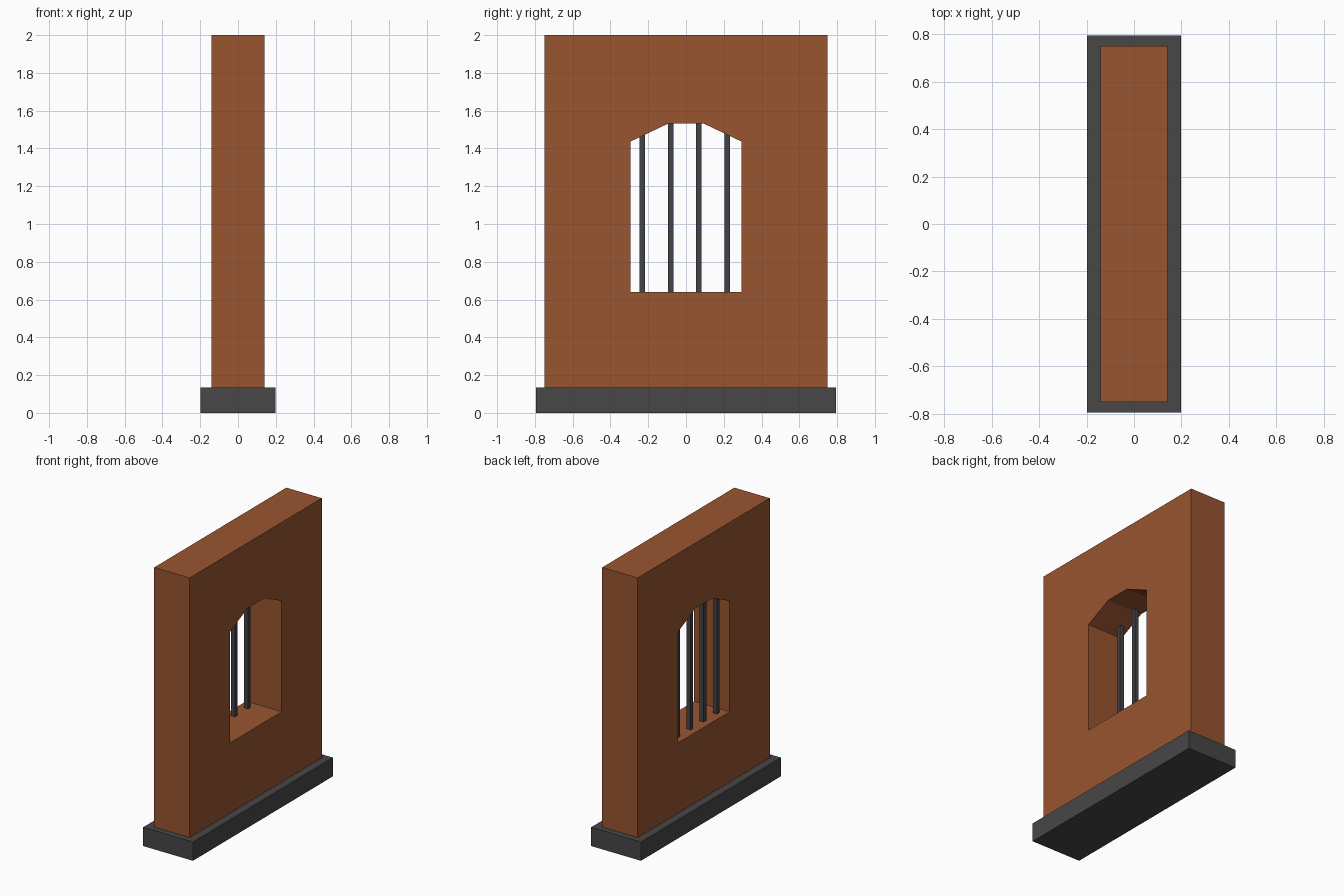
import bpy
from math import pi

if "Cube" in bpy.data.objects:
    bpy.data.objects.remove(bpy.data.objects["Cube"])


def material(name, color):
    m = bpy.data.materials.new(name)
    m.diffuse_color = (*color, 1)
    m.use_nodes = True
    m.node_tree.nodes["Principled BSDF"].inputs["Base Color"].default_value = m.diffuse_color
    return m


brick = material("brick_brown", (0.32, 0.089, 0.03))
stone = material("dark_stone", (0.063, 0.063, 0.063))
iron = material("iron", (0.056, 0.056, 0.065))


def box(name, x, y, z, mat):
    """Box from (min, max) ranges on each axis."""
    bpy.ops.mesh.primitive_cube_add(size=1, location=[sum(r) / 2 for r in (x, y, z)])
    ob = bpy.context.object
    ob.name = name
    ob.scale = [r[1] - r[0] for r in (x, y, z)]
    bpy.ops.object.transform_apply(location=False, rotation=False, scale=True)
    ob.data.materials.append(mat)
    return ob


def slab(name, loops, half_depth, mat):
    """Extrude y/z outlines (first outer, then holes) along x."""
    cu = bpy.data.curves.new(name, "CURVE")
    cu.dimensions = "2D"
    cu.fill_mode = "BOTH"
    cu.extrude = half_depth
    for pts in loops:
        sp = cu.splines.new("POLY")
        sp.points.add(len(pts) - 1)
        for p, (y, z) in zip(sp.points, pts):
            p.co = (y, z, 0, 1)
        sp.use_cyclic_u = True
    ob = bpy.data.objects.new(name, cu)
    bpy.context.collection.objects.link(ob)
    ob.rotation_euler = (pi / 2, 0, pi / 2)
    cu.materials.append(mat)
    bpy.ops.object.select_all(action="DESELECT")
    ob.select_set(True)
    bpy.context.view_layer.objects.active = ob
    bpy.ops.object.convert(target="MESH")
    bpy.ops.object.shade_flat()
    return ob


# Plinth
box("base", (-0.198, 0.198), (-0.794, 0.794), (0, 0.135), stone)

# Wall with arched window opening
outer = [(-0.75, 0.12), (0.75, 0.12), (0.75, 2), (-0.75, 2)]
window = [(-0.295, 0.64), (0.295, 0.64), (0.295, 1.436),
          (0.095, 1.531), (-0.095, 1.531), (-0.295, 1.436)]
slab("wall", [outer, window], 0.141, brick)

# Window bars, set towards the -x face and sunk slightly into the wall
for i, (y, top) in enumerate([(-0.231, 1.49), (-0.081, 1.55), (0.068, 1.55), (0.218, 1.49)]):
    box(f"window_bar_{i + 1}", (-0.094, -0.062), (y - 0.015, y + 0.015), (0.62, top), iron)
